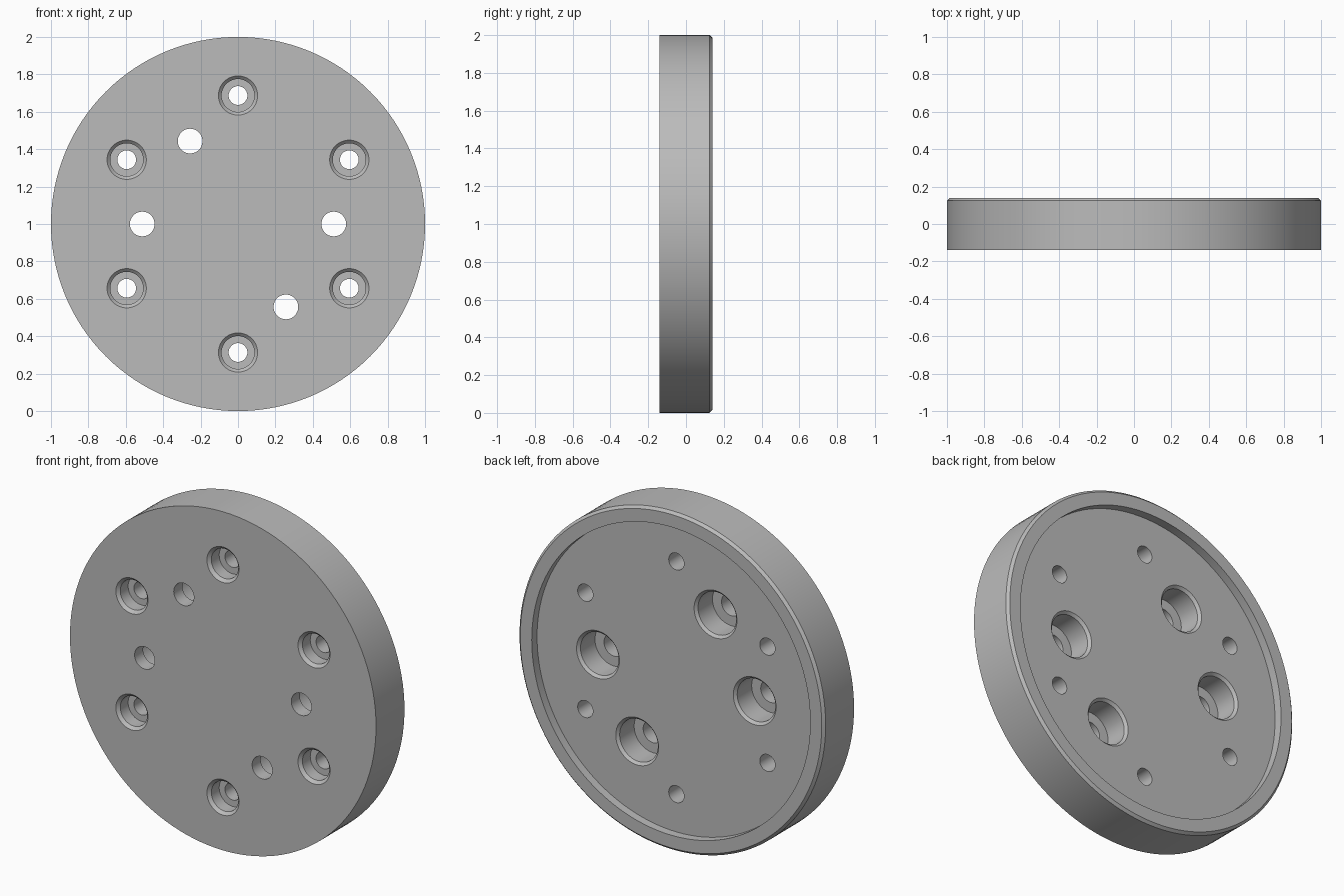
import bpy, bmesh
from math import cos, sin, pi, radians

cube = bpy.data.objects.get("Cube")
if cube:
    bpy.data.objects.remove(cube, do_unlink=True)

FRONT, BACK, FLOOR = -0.14, 0.14, 0.09
PAST = 0.05      # how far cutters reach beyond a face
CHAMFER = 0.015


def lathe(bm, profile, segments, cx=0, cz=1):
    """Closed solid of revolution about a y-parallel axis; profile is (radius, y)."""
    rings = [[bm.verts.new((cx + r * cos(2 * pi * i / segments), y,
                            cz + r * sin(2 * pi * i / segments)))
              for i in range(segments)] for r, y in profile]
    for a, b in zip(rings, rings[1:]):
        for i in range(segments):
            j = (i + 1) % segments
            bm.faces.new((a[i], a[j], b[j], b[i]))
    bm.faces.new(rings[0])
    bm.faces.new(rings[-1])


def make_object(name, bm):
    bmesh.ops.recalc_face_normals(bm, faces=bm.faces)
    mesh = bpy.data.meshes.new(name)
    bm.to_mesh(mesh)
    bm.free()
    obj = bpy.data.objects.new(name, mesh)
    bpy.context.collection.objects.link(obj)
    return obj


# Disc with chamfered rear edge and shallow rear recess
bm = bmesh.new()
lathe(bm, [(1, FRONT), (1, BACK - CHAMFER), (1 - CHAMFER, BACK),
           (0.91, BACK), (0.91, FLOOR)], 128)
disc = make_object("flange_disc", bm)

# Six bolt holes, counterbored from the front
bm = bmesh.new()
for k in range(6):
    a = radians(30 + 60 * k)
    lathe(bm, [(0.105 + PAST, FRONT - PAST), (0.105, FRONT), (0.088, FRONT + 0.017),
               (0.088, -0.05), (0.05, -0.05), (0.05, FLOOR + PAST)],
          48, 0.687 * cos(a), 1 + 0.687 * sin(a))

# Four larger holes, counterbored from the rear floor
for degrees in (0, 120, 180, 300):
    a = radians(degrees)
    lathe(bm, [(0.066, FRONT - PAST), (0.066, -0.06), (0.125, -0.06),
               (0.125, FLOOR - CHAMFER), (0.14, FLOOR), (0.14 + PAST, FLOOR + PAST)],
          48, 0.512 * cos(a), 1 + 0.512 * sin(a))
cutter = make_object("hole_cutter", bm)
cutter.hide_render = True

# Cut the holes, then discard the cutter
cut = disc.modifiers.new("holes", "BOOLEAN")
cut.operation = "DIFFERENCE"
cut.solver = "EXACT"
cut.object = cutter
bpy.ops.object.select_all(action="DESELECT")
bpy.context.view_layer.objects.active = disc
disc.select_set(True)
bpy.ops.object.modifier_apply(modifier=cut.name)
bpy.data.objects.remove(cutter, do_unlink=True)

# Plain grey metal
grey = bpy.data.materials.new("grey_metal")
grey.use_nodes = True
color = (0.5, 0.5, 0.5, 1)
grey.diffuse_color = color
grey.node_tree.nodes["Principled BSDF"].inputs["Base Color"].default_value = color
disc.data.materials.clear()
disc.data.materials.append(grey)

bpy.ops.object.shade_smooth_by_angle(angle=radians(30))
